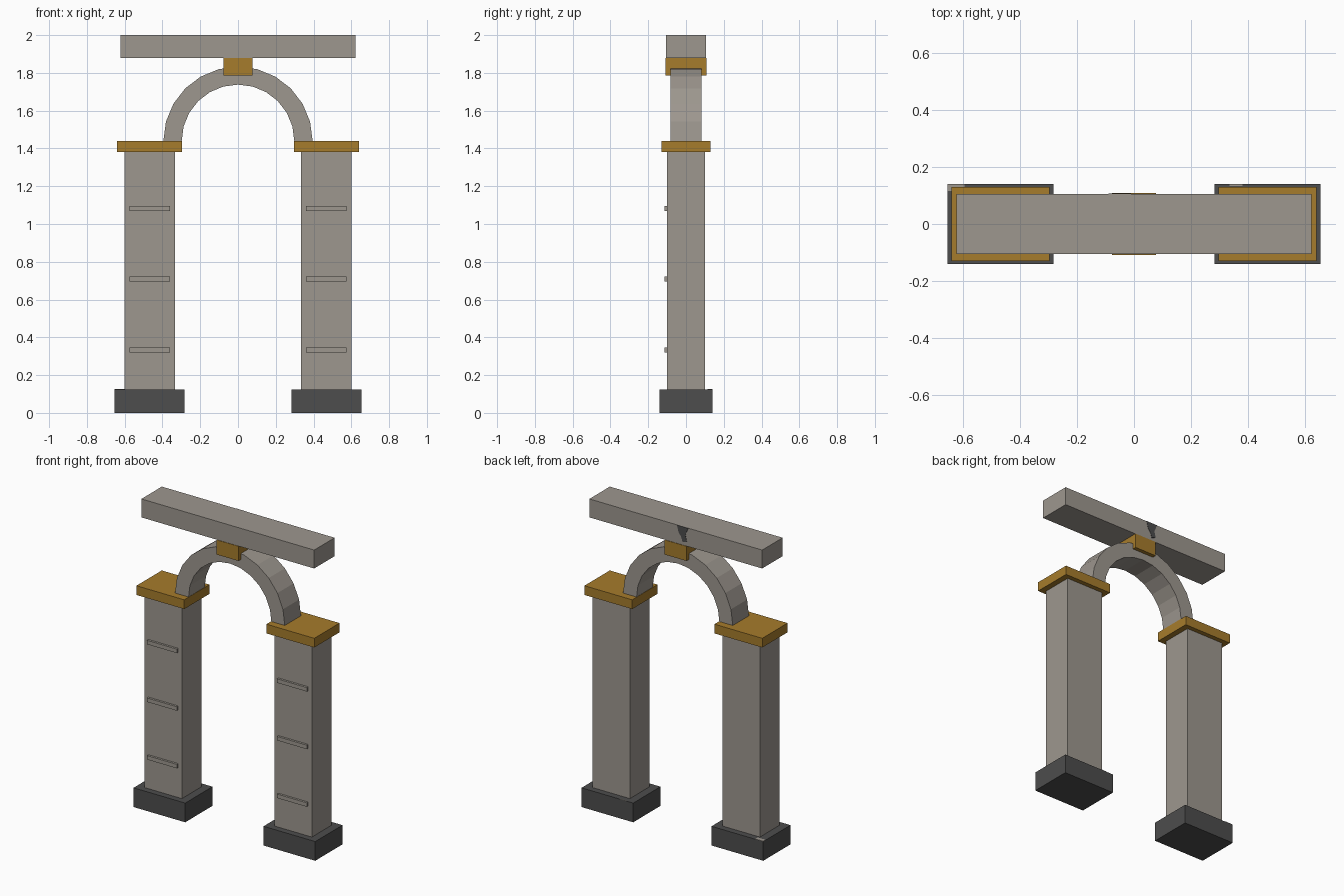
import bpy, bmesh, math

if "Cube" in bpy.data.objects:
    bpy.data.objects.remove(bpy.data.objects["Cube"])


def material(name, rgb):
    m = bpy.data.materials.new(name)
    m.diffuse_color = (*rgb, 1)
    m.use_nodes = True
    m.node_tree.nodes["Principled BSDF"].inputs["Base Color"].default_value = m.diffuse_color
    return m


STONE = material("warm_grey_stone", (0.34, 0.31, 0.275))
GOLD = material("dull_gold", (0.38, 0.20, 0.025))
DARK = material("dark_grey", (0.074, 0.074, 0.074))


def finish(name, bm, mat):
    bmesh.ops.recalc_face_normals(bm, faces=bm.faces)
    me = bpy.data.meshes.new(name)
    bm.to_mesh(me)
    bm.free()
    me.materials.append(mat)
    ob = bpy.data.objects.new(name, me)
    bpy.context.collection.objects.link(ob)
    return ob


def box(name, x, y, z, mat):
    """Box from (min, max) ranges on each axis."""
    bm = bmesh.new()
    bmesh.ops.create_cube(bm, size=1)
    for v in bm.verts:
        v.co = [(a + b) / 2 + c * (b - a) for c, (a, b) in zip(v.co, (x, y, z))]
    return finish(name, bm, mat)


def prism(name, outline, y0, y1, mat):
    """Extrude an outline of (x, z) points along y."""
    bm = bmesh.new()
    face = bm.faces.new([bm.verts.new((x, y0, z)) for x, z in outline])
    ext = bmesh.ops.extrude_face_region(bm, geom=[face])
    for v in ext["geom"]:
        if isinstance(v, bmesh.types.BMVert):
            v.co.y = y1
    return finish(name, bm, mat)


# Two columns: plinth, shaft, capital and front bands
for side, sx in (("left", -1), ("right", 1)):
    cx = 0.468 * sx

    def span(half):
        return (cx - half, cx + half)

    box(side + "_plinth", span(0.186), (-0.14, 0.14), (0, 0.125), DARK)
    box(side + "_shaft", span(0.134), (-0.1, 0.1), (0.125, 1.38), STONE)
    box(side + "_capital", span(0.172), (-0.13, 0.13), (1.38, 1.44), GOLD)
    for i in range(3):
        z = 0.32 + 0.375 * i
        box(f"{side}_band_{i + 1}", span(0.107), (-0.114, -0.1), (z, z + 0.026), STONE)

# Half-round arch
N, SPRING = 12, 1.44
arc = [(math.cos(math.pi * i / N), math.sin(math.pi * i / N)) for i in range(N + 1)]
outline = [(0.395 * c, SPRING + 0.393 * s) for c, s in arc]
outline += [(0.298 * c, SPRING + 0.298 * s) for c, s in reversed(arc)]
prism("arch", outline, -0.083, 0.083, STONE)

# Keystone and top beam
box("keystone", (-0.078, 0.078), (-0.108, 0.108), (1.785, 1.88), GOLD)
box("beam", (-0.622, 0.622), (-0.105, 0.105), (1.88, 2.0), STONE)

# Worn patches on the back of the beam and on the plinth tops
prism("beam_dark_patch",
      [(-0.09, 2.0), (-0.01, 2.0), (-0.02, 1.96), (-0.04, 1.93),
       (-0.05, 1.90), (-0.08, 1.91), (-0.07, 1.95)], 0.104, 0.107, DARK)
box("left_plinth_pale_patch", (-0.654, -0.595), (0.115, 0.14), (0.124, 0.127), STONE)
box("right_plinth_pale_patch", (0.335, 0.38), (0.134, 0.14), (0.124, 0.127), STONE)
